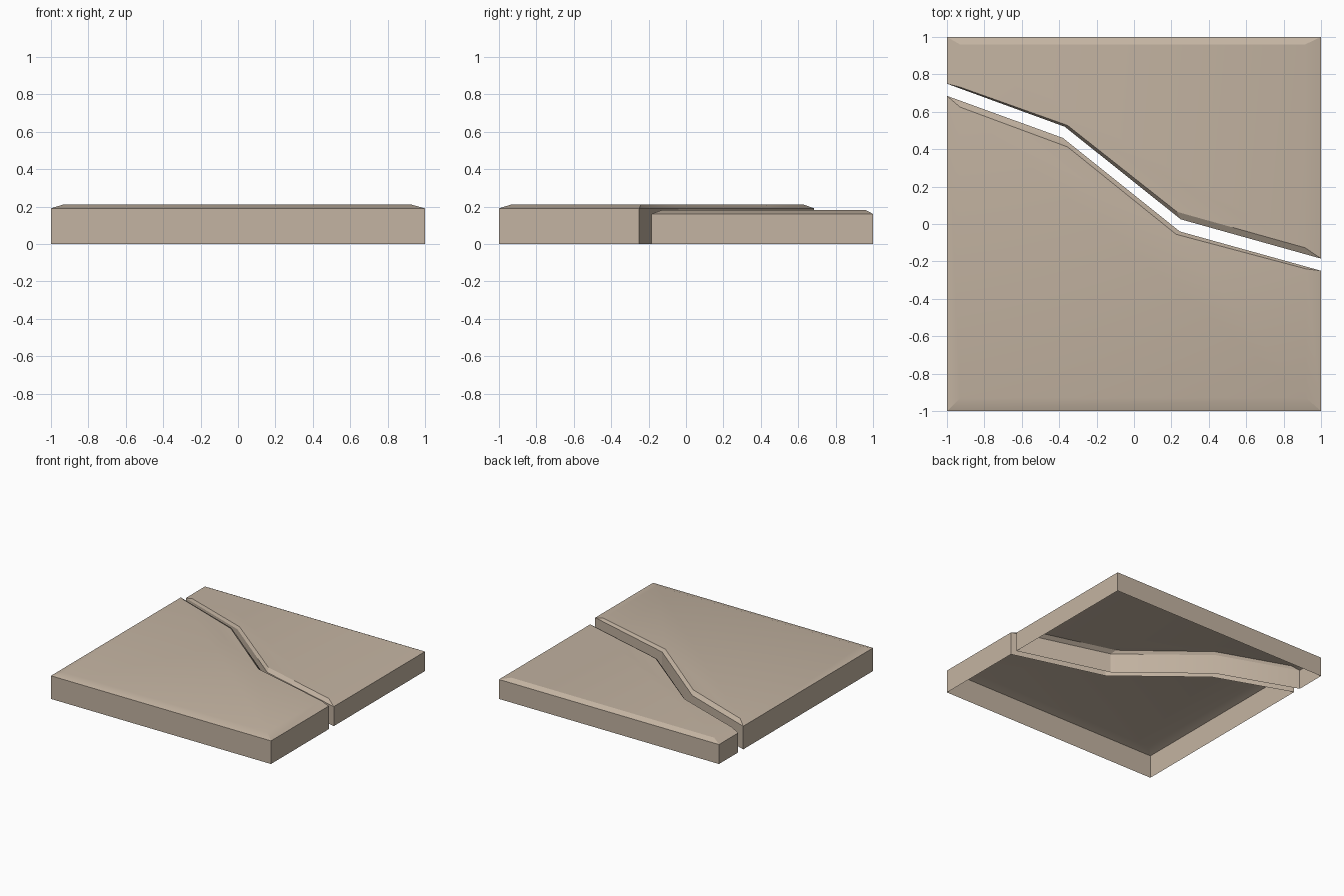
import bpy
import bmesh
import math

cube = bpy.data.objects.get("Cube")
if cube:
    bpy.data.objects.remove(cube, do_unlink=True)

# One sandy stone colour
stone = bpy.data.materials.new("sandy_stone")
stone.use_nodes = True
colour = (0.55, 0.455, 0.36, 1.0)
stone.diffuse_color = colour
bsdf = stone.node_tree.nodes["Principled BSDF"]
bsdf.inputs["Base Color"].default_value = colour
bsdf.inputs["Roughness"].default_value = 0.9


def slab(name, outline, rim, wall_height, top_height):
    """Open-bottomed slab: upright walls, bevelled rim and a flat top."""
    bm = bmesh.new()
    rings = [
        [bm.verts.new((x, y, z)) for x, y in points]
        for points, z in ((outline, 0), (outline, wall_height), (rim, top_height))
    ]
    count = len(outline)
    for lower, upper in zip(rings, rings[1:]):
        for i in range(count):
            j = (i + 1) % count
            bm.faces.new((lower[i], lower[j], upper[j], upper[i]))
    bm.faces.new(rings[-1])
    mesh = bpy.data.meshes.new(name)
    bm.to_mesh(mesh)
    bm.free()
    mesh.materials.append(stone)
    obj = bpy.data.objects.new(name, mesh)
    bpy.context.collection.objects.link(obj)

    # Soft shading over the shallow bevels, crisp elsewhere
    bpy.ops.object.select_all(action="DESELECT")
    obj.select_set(True)
    bpy.context.view_layer.objects.active = obj
    bpy.ops.object.shade_smooth_by_angle(angle=math.radians(22))
    return obj


# Taller front piece, with the crack along its back edge
slab(
    "front_slab",
    [(-1, -1), (1, -1), (1, -0.25), (0.245, -0.04), (-0.38, 0.46), (-1, 0.685)],
    [(-0.93, -0.93), (0.92, -0.93), (0.92, -0.24), (0.225, -0.055),
     (-0.355, 0.412), (-0.93, 0.625)],
    0.19, 0.212,
)

# Lower back piece, with the crack along its front edge
slab(
    "back_slab",
    [(1, 1), (-1, 1), (-1, 0.75), (-0.37, 0.52), (0.25, 0.025), (1, -0.185)],
    [(0.915, 0.96), (-0.93, 0.96), (-0.93, 0.732), (-0.355, 0.527),
     (0.23, 0.065), (0.915, -0.127)],
    0.16, 0.182,
)
